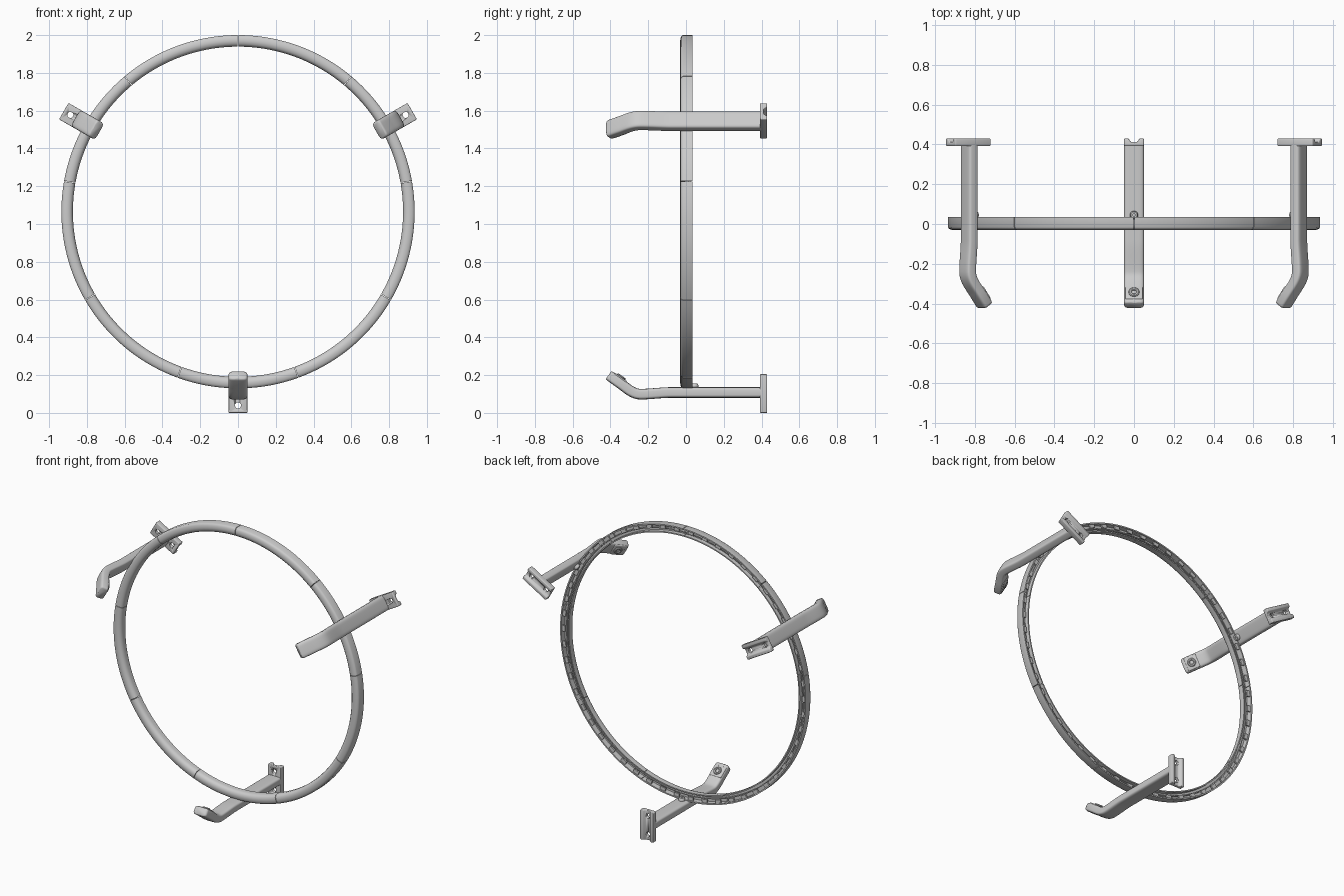
import bpy, bmesh, math
from math import sin, cos, pi, radians
from mathutils import Vector, Matrix
from mathutils.geometry import interpolate_bezier

if "Cube" in bpy.data.objects:
    bpy.data.objects.remove(bpy.data.objects["Cube"])

CENTRE_Z = 1.065
ARM_Z = -0.957          # arm centreline, measured from the ring centre


def finish(name, bm, bevel=0, angle=35):
    bmesh.ops.recalc_face_normals(bm, faces=bm.faces)
    me = bpy.data.meshes.new(name)
    bm.to_mesh(me)
    bm.free()
    ob = bpy.data.objects.new(name, me)
    bpy.context.collection.objects.link(ob)
    ob.location.z = CENTRE_Z
    bpy.ops.object.select_all(action='DESELECT')
    bpy.context.view_layer.objects.active = ob
    ob.select_set(True)
    if bevel:
        m = ob.modifiers.new("bevel", 'BEVEL')
        m.width, m.segments, m.limit_method = bevel, 3, 'ANGLE'
        bpy.ops.object.modifier_apply(modifier=m.name)
    bpy.ops.object.shade_smooth_by_angle(angle=radians(angle))
    return ob


def skin(bm, rings, closed=False):
    vs = [[bm.verts.new(p) for p in r] for r in rings]
    n = len(vs[0])
    pairs = list(zip(vs, vs[1:])) + ([(vs[-1], vs[0])] if closed else [])
    for a, b in pairs:
        for i in range(n):
            j = (i + 1) % n
            bm.faces.new((a[i], a[j], b[j], b[i]))
    if not closed:
        bm.faces.new(vs[0])
        bm.faces.new(vs[-1])


def revolve(bm, profile, a0, a1, steps, mat=Matrix()):
    # profile of (radius, y) turned about the y axis
    full = abs(a1 - a0 - 2 * pi) < 1e-6
    rings = []
    for k in range(steps + (0 if full else 1)):
        a = a0 + (a1 - a0) * k / steps
        rings.append([mat @ Vector((r * cos(a), y, r * sin(a))) for r, y in profile])
    skin(bm, rings, full)


def box(bm, size, mat):
    bmesh.ops.create_cube(bm, size=1, matrix=mat @ Matrix.Diagonal((*size, 1)))


def copies(ob):
    # repeat an arm part at the other two stations round the ring
    for deg in (120, 240):
        c = ob.copy()
        c.rotation_euler.y = radians(deg)
        bpy.context.collection.objects.link(c)


# Ring: nine rounded segments with an open channel at the back
channel = [(.935, .034), (.935, -.016), (.931, -.023), (.922, -.028), (.905, -.031),
           (.888, -.027), (.878, -.017), (.874, -.003), (.875, .024), (.883, .024),
           (.883, -.004), (.898, -.004), (.898, .012), (.905, .012), (.905, -.004),
           (.926, -.004), (.926, .034)]
for s in range(9):
    bm = bmesh.new()
    a0, gap = radians(10 + 40 * s), radians(.1)
    revolve(bm, channel, a0 + gap, a0 + radians(40) - gap, 18)
    finish(f"ring_segment_{s + 1}", bm)

# Small clips along the channel
bm = bmesh.new()
for k in range(54):
    rot = Matrix.Rotation(radians(10 + 40 / 12 + k * 40 / 6), 4, 'Y')
    box(bm, (.024, .010, .04), rot @ Matrix.Translation((.915, .022, 0)))
finish("channel_clips", bm)

# Arm: rounded bar swept along a path that curls inward at the front
path = [Vector((0, .40, ARM_Z)), Vector((0, .15, ARM_Z))]
bends = [((-.08, ARM_Z), (-.13, ARM_Z), (-.19, -.966), (-.24, -.966)),
         ((-.24, -.966), (-.28, -.966), (-.31, -.937), (-.34, -.915))]
for b in bends:
    pts = interpolate_bezier(*[Vector((0, *p)) for p in b], 10)
    path += pts if b is bends[0] else pts[1:]
tip, tip_dir = Vector((0, -.41, -.865)), Vector((0, -.07, .05)).normalized()
path += [tip - tip_dir * .012, tip - tip_dir * .004, tip]
scales = [1] * (len(path) - 2) + [.94, .8]


def rounded(v, power=.45):
    return math.copysign(abs(v) ** power, v)


rings = []
for i, p in enumerate(path):
    t = (path[min(i + 1, len(path) - 1)] - path[max(i - 1, 0)]).normalized()
    side = t.cross(Vector((1, 0, 0)))
    rings.append([p + Vector((.05 * scales[i] * rounded(cos(a)), 0, 0))
                  + side * (.028 * scales[i] * rounded(sin(a)))
                  for a in [2 * pi * k / 40 for k in range(40)]])
bm = bmesh.new()
skin(bm, rings)
copies(finish("arm", bm, angle=45))

# Mounting plate: notched profile run lengthwise, with two screw holes
notch = [(-.05, .392), (.05, .392), (.05, .43), (.028, .43), (.016, .412),
         (-.016, .412), (-.028, .43), (-.05, .43)]
bm = bmesh.new()
skin(bm, [[(x, y, z) for x, y in notch] for z in (-1.065, -.86)])
plate = finish("mounting_plate", bm, bevel=.005)
bm = bmesh.new()
for z in (-1.025, -.90):
    bmesh.ops.create_cone(bm, cap_ends=True, segments=24, radius1=.016, radius2=.016, depth=.2,
                          matrix=Matrix.Translation((0, .41, z)) @ Matrix.Rotation(pi / 2, 4, 'X'))
cutter = finish("hole_cutter", bm)
cutter.hide_render = True
bpy.context.view_layer.objects.active = plate
cut = plate.modifiers.new("holes", 'BOOLEAN')
cut.operation, cut.object, cut.solver = 'DIFFERENCE', cutter, 'EXACT'
bpy.ops.object.modifier_apply(modifier=cut.name)
bpy.data.objects.remove(cutter)
copies(plate)

# Tip pad on the inner face of the curl
pad_mat = Matrix.Translation((0, -.348, -.882)) @ Matrix.Rotation(radians(-35.5), 4, 'X')
bm = bmesh.new()
box(bm, (.088, .08, .016), pad_mat)
copies(finish("tip_pad", bm, bevel=.006))

# Collar with a hollow centre on the pad
collar = [(.012, 0), (.027, 0), (.027, .012), (.023, .016), (.016, .016), (.012, .012)]
bm = bmesh.new()
revolve(bm, collar, 0, 2 * pi, 28, pad_mat @ Matrix.Rotation(pi / 2, 4, 'X'))
copies(finish("tip_collar", bm))

# Fixing bolt where the arm meets the back of the ring
bm = bmesh.new()
revolve(bm, [(.006, 0), (.021, 0), (.021, .014), (.016, .022), (.006, .022)], 0, 2 * pi, 24,
        Matrix.Translation((0, .045, -.932)) @ Matrix.Rotation(pi / 2, 4, 'X'))
copies(finish("ring_bolt", bm))
